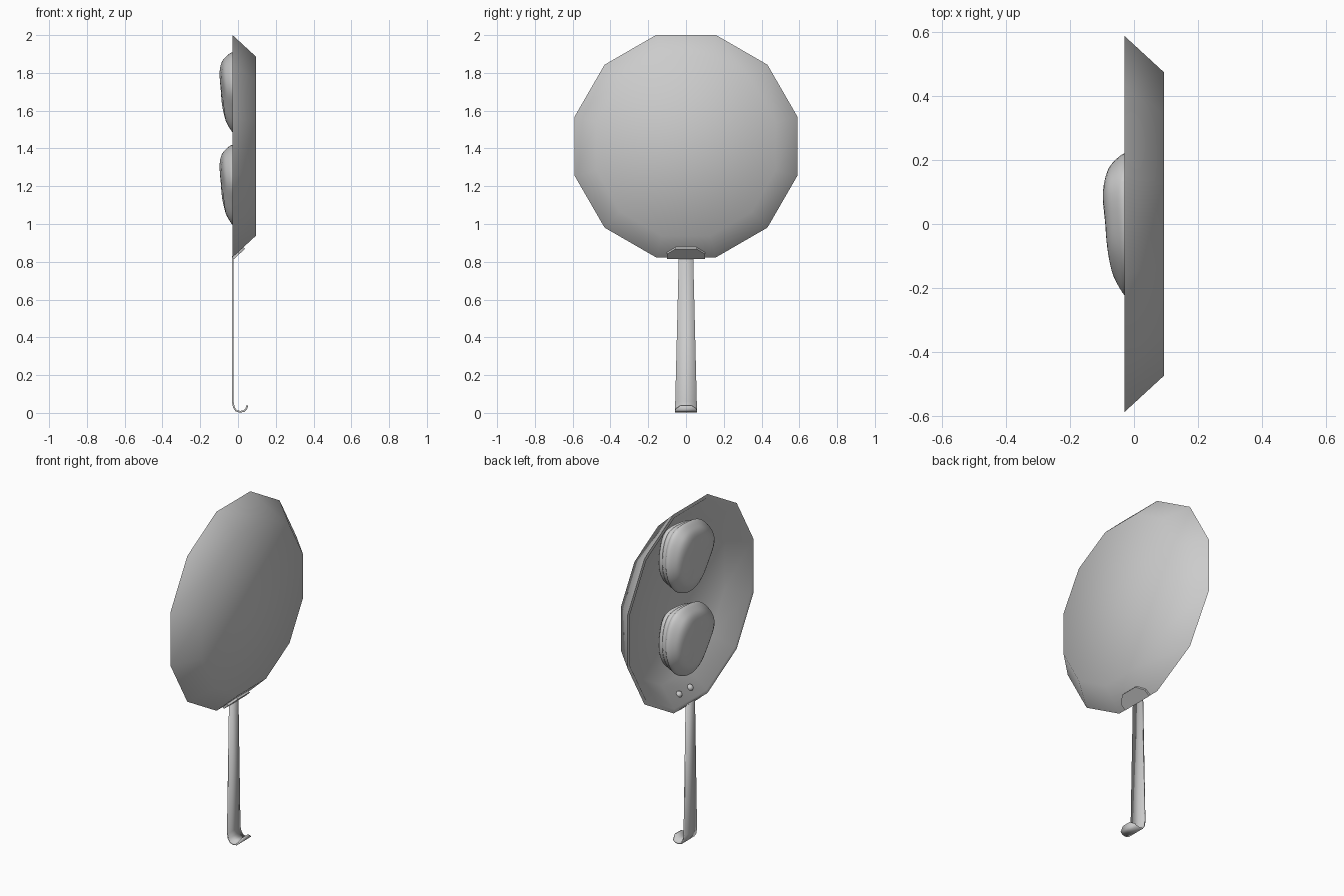
import bpy, bmesh, math
from mathutils import Vector

cube = bpy.data.objects.get("Cube")
if cube:
    bpy.data.objects.remove(cube)

grey = bpy.data.materials.new("plain grey")
grey.use_nodes = True
COLOUR = (0.6, 0.6, 0.6, 1)
grey.diffuse_color = COLOUR
grey.node_tree.nodes["Principled BSDF"].inputs["Base Color"].default_value = COLOUR

PAN_Z = 1.412


def finish(bm, name, angle=None):
    bmesh.ops.recalc_face_normals(bm, faces=bm.faces)
    mesh = bpy.data.meshes.new(name)
    bm.to_mesh(mesh)
    bm.free()
    mesh.materials.append(grey)
    ob = bpy.data.objects.new(name, mesh)
    bpy.context.collection.objects.link(ob)
    if angle:
        bpy.ops.object.select_all(action='DESELECT')
        ob.select_set(True)
        bpy.context.view_layer.objects.active = ob
        bpy.ops.object.shade_smooth_by_angle(angle=math.radians(angle))
    return ob


def loft(bm, rings):
    """Skin closed rings of points and cap both ends."""
    rows = [[bm.verts.new(p) for p in ring] for ring in rings]
    n = len(rows[0])
    for a, b in zip(rows, rows[1:]):
        for i in range(n):
            j = (i + 1) % n
            bm.faces.new((a[i], a[j], b[j], b[i]))
    bm.faces.new(rows[0])
    bm.faces.new(rows[-1])


# Twelve-sided pan: outer floor, outer wall, rim, inner wall, inner floor
def pan_ring(x, apothem):
    r = apothem / math.cos(math.pi / 12)
    angles = [math.radians(15 + 30 * i) for i in range(12)]
    return [(x, r * math.cos(a), PAN_Z + r * math.sin(a)) for a in angles]


bm = bmesh.new()
loft(bm, [pan_ring(0.094, 0.475), pan_ring(-0.03, 0.589),
          pan_ring(-0.03, 0.567), pan_ring(0.072, 0.462)])
pan = finish(bm, "pan", 50)
for e in pan.data.edges:      # crisp rim
    if all(abs(pan.data.vertices[v].co.x + 0.03) < 1e-4 for v in e.vertices):
        pan.data.attributes["sharp_edge"].data[e.index].value = True

# Handle strip ending in a hook: x, z, half width
path = [(-0.028, 0.83, 0.038), (-0.028, 0.06, 0.057), (-0.022, 0.03, 0.058),
        (-0.01, 0.012, 0.058), (0.01, 0.006, 0.058), (0.03, 0.009, 0.058),
        (0.043, 0.02, 0.056), (0.05, 0.04, 0.028)]
bm = bmesh.new()
rows = [[bm.verts.new((x, s * w, z)) for s in (-1, 1)] for x, z, w in path]
for a, b in zip(rows, rows[1:]):
    bm.faces.new((a[0], a[1], b[1], b[0]))
handle = finish(bm, "handle", 40)
mod = handle.modifiers.new("thickness", 'SOLIDIFY')
mod.thickness = 0.009
mod.offset = 0

# Bracket plate lying on the outside of the lower wall
wall_dir = Vector((0.124, 0, 0.114)).normalized()
wall_out = Vector((wall_dir.z, 0, -wall_dir.x))
start = Vector((-0.03, 0, PAN_Z - 0.589))
outline = [(-0.1, 0), (0.1, 0), (0.1, 0.04), (0.055, 0.08), (-0.055, 0.08), (-0.1, 0.04)]
bm = bmesh.new()
loft(bm, [[start + wall_dir * d + wall_out * h + Vector((0, y, 0)) for y, d in outline]
          for h in (-0.004, 0.012)])
finish(bm, "handle_bracket")

# Two rivets on the inside of the lower wall
for side, label in ((-1, "right"), (1, "left")):
    bm = bmesh.new()
    bmesh.ops.create_uvsphere(bm, u_segments=12, v_segments=8, radius=0.019)
    bmesh.ops.translate(bm, verts=bm.verts, vec=(0.01, side * 0.052, 0.885))
    finish(bm, "rivet_" + label, 60)

# Food pieces: lumpy layered slabs with a tilted top
footprint = [(0.14, 0.21), (0.2, 0.11), (0.22, -0.02), (0.17, -0.12), (0.1, -0.18),
             (0.0, -0.215), (-0.1, -0.18), (-0.17, -0.09), (-0.24, 0.0),
             (-0.18, 0.1), (-0.1, 0.18), (0.0, 0.2)]
layers = [(0.08, 0.7), (0.055, 0.86), (0.035, 0.95), (0.022, 0.9), (0.01, 1.0),
          (-0.008, 0.96), (-0.02, 1.06), (-0.036, 1.03), (-0.058, 0.9),
          (-0.08, 0.76), (-0.088, 0.4)]


def food_ring(x, scale, centre_z):
    ring = []
    top = max(0, -x - 0.015) / 0.075
    for i, (y, z) in enumerate(footprint):
        ripple = 0.007 * math.sin(i * 2.1 + x * 25)
        tilt = top * (0.045 * (0.1 - y) + 0.05 * (0.1 - z)) * 0.9
        ring.append((x + ripple * (1 - top * 0.6) + tilt - 0.008 * top,
                     y * scale + 0.015 * top, centre_z + z * scale + 0.012 * top))
    return ring


for label, centre_z in (("upper", 1.695), ("lower", 1.205)):
    bm = bmesh.new()
    loft(bm, [food_ring(x, s, centre_z) for x, s in layers])
    food = finish(bm, "food_" + label, 60)
    mod = food.modifiers.new("rounding", 'SUBSURF')
    mod.levels = mod.render_levels = 2
